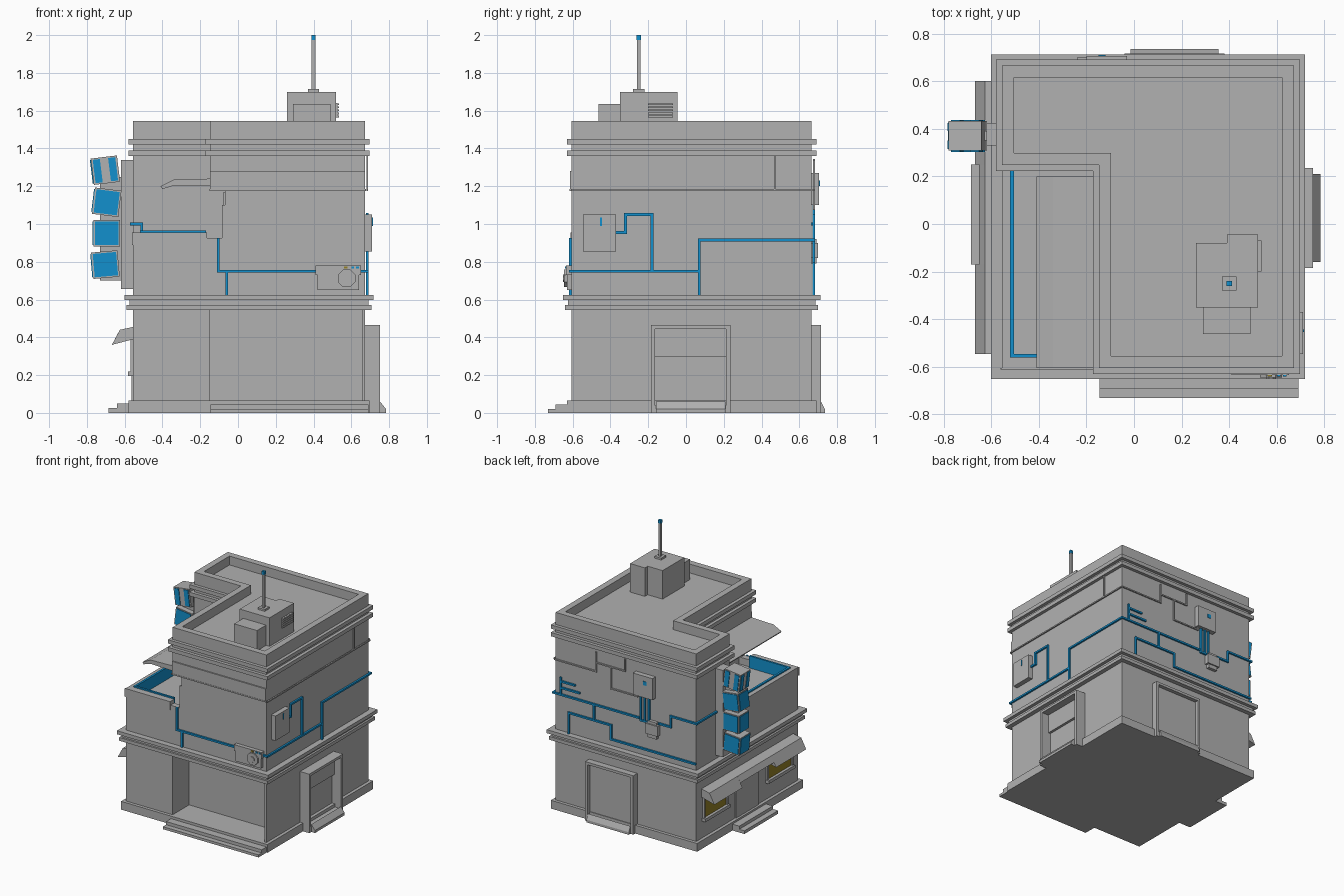
import bpy
import bmesh
import math

old = bpy.data.objects.get("Cube")
if old:
    bpy.data.objects.remove(old, do_unlink=True)


def material(name, rgb):
    mat = bpy.data.materials.new(name)
    mat.use_nodes = True
    mat.diffuse_color = (*rgb, 1)
    mat.node_tree.nodes["Principled BSDF"].inputs["Base Color"].default_value = (*rgb, 1)
    return mat


grey = material("concrete grey", (.44, .44, .44))
blue = material("bright blue", (.006, .28, .61))
amber = material("window amber", (.3, .22, .02))

# Main wall planes
left, right, front, back = -.555, .672, -.605, .665
notch_x, notch_y = -.147, .248
ledge_top = .625


def finish(name, bm, *mats):
    bmesh.ops.recalc_face_normals(bm, faces=bm.faces)
    mesh = bpy.data.meshes.new(name)
    bm.to_mesh(mesh)
    bm.free()
    for mat in mats:
        mesh.materials.append(mat)
    obj = bpy.data.objects.new(name, mesh)
    bpy.context.collection.objects.link(obj)
    return obj


def add_box(bm, bounds, slot=0):
    x, y, z = bounds[0:2], bounds[2:4], bounds[4:6]
    v = [bm.verts.new((a, b, c)) for a in x for b in y for c in z]
    for quad in ("0132", "4576", "0154", "2376", "0264", "1375"):
        bm.faces.new([v[int(i)] for i in quad]).material_index = slot


def boxes(name, mat, *bounds):
    bm = bmesh.new()
    for b in bounds:
        add_box(bm, b)
    return finish(name, bm, mat)


def place(axis, p, a):
    return {"x": (a, *p), "y": (p[0], a, p[1]), "z": (*p, a)}[axis]


def prism(name, mat, axis, points, start, end):
    bm = bmesh.new()
    low = [bm.verts.new(place(axis, p, start)) for p in points]
    high = [bm.verts.new(place(axis, p, end)) for p in points]
    bm.faces.new(low)
    bm.faces.new(high)
    for i in range(len(points)):
        j = (i + 1) % len(points)
        bm.faces.new((low[i], low[j], high[j], high[i]))
    return finish(name, bm, mat)


def pipe(name, mat, *paths, r=.007):
    bm = bmesh.new()
    for path in paths:
        for p, q in zip(path, path[1:]):
            add_box(bm, [e for a, b in zip(p, q) for e in (min(a, b) - r, max(a, b) + r)])
    return finish(name, bm, mat)


def slab(name, grow, bottom, top):
    return boxes(name, grey, (left - grow, right + grow, front - grow, back + grow, bottom, top))


def l_shape(grow):
    l, r, f, b = left - grow, right + grow, front - grow, back + grow
    nx, ny = notch_x - grow, notch_y - grow
    return [(nx, f), (r, f), (r, b), (l, b), (l, ny), (nx, ny)]


# Ground floor, with a deep recess in the front
slab("plinth", .025, 0, .065)
boxes("ground_floor", grey,
      (left, notch_x, front, back, .06, .55),
      (notch_x, right, -.4, back, .06, .55),
      (right - .015, right, front, -.4, .06, .55))
boxes("front_steps", grey,
      (-.145, .69, -.69, front, 0, .045), (-.145, .69, -.73, front, 0, .02))
boxes("side_steps", grey,
      (-.64, left, -.17, .25, 0, .05), (-.685, left, -.17, .25, 0, .025))
slab("lower_ledge", .035, .545, .571)
slab("ledge_groove", .02, .57, .6)
slab("upper_ledge", .046, .597, ledge_top)

# Upper floor with an overhang above the balcony
boxes("upper_floor", grey,
      (-.07, right, front, back, .6, 1.2), (left, -.07, notch_y, back, .6, 1.2))
prism("overhang", grey, "z", l_shape(0), 1.185, 1.475)
boxes("front_fascia", grey, (notch_x, right, front - .01, front, 1.185, 1.28))
for name, bottom in (("low_cornice", 1.36), ("high_cornice", 1.42)):
    prism(name, grey, "z", l_shape(.025), bottom, bottom + .03)

# Parapet ring around the roof
bm = bmesh.new()
loops = [[bm.verts.new((*p, z)) for p in l_shape(grow)]
         for grow, z in ((0, 1.46), (0, 1.545), (-.05, 1.545), (-.05, 1.46))]
for a, b in zip(loops, loops[1:] + loops[:1]):
    for i in range(len(a)):
        j = (i + 1) % len(a)
        bm.faces.new((a[i], a[j], b[j], b[i]))
finish("roof_parapet", bm, grey)

# Balcony
boxes("balcony_floor", grey, (left, -.07, front, notch_y, .6, .87))
boxes("balcony_parapet", grey,
      (left, left + .04, front, notch_y, .8, .955),
      (left, -.165, front, front + .045, .8, .955),
      (-.165, -.07, front, front + .045, .8, .925))
boxes("balcony_trim", grey, (left - .006, -.165, front - .006, front, .89, .955))
boxes("balcony_door", grey, (-.078, -.07, -.25, .05, .87, 1.17))
boxes("balcony_post", grey, (-.085, -.065, front, front + .03, .92, 1.1))
boxes("balcony_light", blue,
      (-.52, -.503, -.56, notch_y, .87, .965), (-.52, -.17, -.56, -.545, .87, .965))
prism("balcony_awning", grey, "y",
      [(notch_x, 1.24), (-.34, 1.235), (-.41, 1.2), (-.4, 1.185), (-.335, 1.205), (notch_x, 1.2)],
      front, .2)


# Framed doorways with a ramp
def doorway(name, wall, centre, depth, reach, side, shutter_bottom):
    def bounds(u0, u1, d0, d1, z0, z1):
        along, out = (centre + u0, centre + u1), (wall + d0, wall + d1)
        return (*out, *along, z0, z1) if side else (*along, *out, z0, z1)
    boxes(name + "_frame", grey,
          bounds(-.21, -.188, 0, depth, 0, .465), bounds(.188, .21, 0, depth, 0, .465),
          bounds(-.21, .21, 0, depth, .445, .465), bounds(-.21, .21, 0, depth, 0, .04))
    boxes(name + "_shutter", grey, bounds(-.19, .19, 0, .02, shutter_bottom, .45))
    prism(name + "_ramp", grey, "y" if side else "x",
          [(wall + depth, 0), (wall + reach, 0), (wall + reach, .02), (wall + depth, .06)],
          centre - .185, centre + .185)


doorway("left_door", right, .025, .08, .112, True, .295)
doorway("back_door", back, .17, .05, .07, False, .04)

# Shopfront on the model's right side
for name, a, b in (("rear_window", .3, .57), ("fore_window", -.51, -.22)):
    boxes(name + "_glass", amber, (left - .006, left, a, b, .22, .41))
    boxes(name + "_sill", grey, (left - .028, left, a - .02, b + .02, .195, .22))
    boxes(name + "_frame", grey,
          (left - .015, left, a - .015, a, .22, .42), (left - .015, left, b, b + .015, .22, .42))
boxes("shop_door", grey, (left - .008, left, -.1, .18, .06, .4))
for name, a, b, lip in (("rear", .25, .6, (-.668, .36)), ("middle", -.17, .25, (-.65, .395)),
                        ("fore", -.545, -.17, (-.668, .36))):
    prism(name + "_shop_awning", grey, "y",
          [(left, .455), (-.625, .44), lip, (left, lip[1] + .03)], a, b)

# Stacked sign cubes on a bracket
boxes("sign_bracket", grey, (-.62, left, .33, .425, .655, 1.34))
boxes("sign_arm", grey, (-.73, -.6, .35, .39, .7, 1.25))
half, edge = .07, .075
for i, (x, z, tilt) in enumerate(((-.702, 1.285, -7), (-.695, 1.115, 7),
                                  (-.695, .95, 0), (-.702, .785, -5))):
    bm = bmesh.new()
    add_box(bm, (-half, half, -.062, .062, -half, half))
    strips = ((-.06, -.022), (.022, .06)) if i == 0 else ((-.062, .062),)
    for a, b in strips:
        for s in (-1, 1):
            add_box(bm, (a, b, *sorted((s * .062, s * .067)), -.062, .062), 1)
        add_box(bm, (-edge, -half, a * .9, b * .9, -.062, .062), 1)
    cube = finish("sign_cube_" + str(i + 1), bm, grey, blue)
    cube.location = (x, .37, z)
    cube.rotation_euler.y = math.radians(tilt)

# Roof machinery and mast
boxes("roof_unit", grey,
      (.26, .52, -.35, -.08, 1.47, 1.7), (.39, .52, -.08, -.045, 1.47, 1.7))
boxes("roof_unit_side", grey, (.29, .49, -.463, -.35, 1.47, 1.635))
boxes("roof_vent", grey, (.52, .526, -.2, -.07, 1.565, 1.64),
      *[(.52, .535, -.2, -.07, 1.565 + i * .016, 1.575 + i * .016) for i in range(5)])
boxes("mast", grey, (.37, .43, -.28, -.22, 1.7, 1.715), (.39, .41, -.26, -.24, 1.7, 1.98))
boxes("mast_tip", blue, (.389, .411, -.261, -.239, 1.975, 2))

# Front cooling unit
boxes("cooler", grey, (.41, .65, -.635, front, .73, .78), (.42, .64, -.63, front, .65, .73))
ring = [(math.cos((i + .5) * math.pi / 4), math.sin((i + .5) * math.pi / 4)) for i in range(8)]
for name, size, out in (("fan_ring", .05, -.645), ("fan_hub", .022, -.652)):
    prism(name, grey, "y", [(.575 + c * size, .712 + s * size) for c, s in ring], out, front)
boxes("cooler_amber_lamp", amber, (.56, .58, -.64, -.635, .764, .776))
boxes("cooler_blue_lamps", blue, (.6, .615, -.64, -.635, .764, .776),
      (.625, .64, -.64, -.635, .764, .776))

# Wall boxes
boxes("left_fuse_box", grey, (right, .71, -.545, -.37, .855, 1.05))
boxes("left_fuse_mark", blue, (.71, .714, -.454, -.444, .99, 1.035))
boxes("back_fuse_box", grey, (-.2, -.03, back, .705, 1.1, 1.27))
boxes("back_fuse_mark", blue, (-.15, -.12, .705, .709, 1.2, 1.23))
boxes("back_meter", grey, (-.24, -.13, back, .7, .82, .9), (-.225, -.145, back, .69, .79, .92))

# Conduits, each given on its own wall
def on_front(*pts):
    return [(x, front - .007, z) for x, z in pts]


def on_left(*pts):
    return [(right + .012, y, z) for y, z in pts]


def on_back(*pts):
    return [(x, back + .012, z) for x, z in pts]


pipe("front_pipes", blue, on_front((-.105, .92), (-.105, .75), (.684, .75)),
     on_front((-.06, .75), (-.06, ledge_top)))
pipe("left_pipes", blue, on_left((front, .75), (.07, .75), (.07, .915), (.677, .915)),
     on_left((.07, .75), (.07, ledge_top)),
     on_left((-.37, .955), (-.32, .955), (-.32, 1.05), (-.18, 1.05), (-.18, .75)))
pipe("back_pipes", blue, on_back((.684, .915), (-.06, .915)),
     on_back((.33, .915), (.33, .79)),
     on_back((.55, ledge_top), (.55, .79), (.18, .79), (.18, .68), (left, .68)),
     on_back((.62, 1.045), (.62, .915)),
     on_back((.62, 1.02), (.5, 1.02)), on_back((.62, .97), (.46, .97)),
     on_back((-.24, .915), (-.34, .915), (-.34, 1), (-.567, 1)),
     *[on_back((x, 1.1), (x, .9), (-.16, .9)) for x in (-.08, -.115, -.15)])
pipe("corner_pipe", blue, [(-.565, back, 1), (-.565, .24, 1), (-.51, .24, 1), (-.51, .24, .96)])
pipe("grey_conduits", grey, on_front((notch_x, 1.18), (right, 1.18)),
     on_left((front, 1.18), (back, 1.18)), on_left((.47, 1.18), (.47, 1.36)),
     on_back((.67, 1.18), (.31, 1.18), (.31, 1.33)),
     on_back((.31, 1.25), (.06, 1.25), (.06, 1.34)),
     on_back((.18, 1.25), (.18, 1.08), (-.05, 1.08), (-.05, 1.12)), r=.005)
